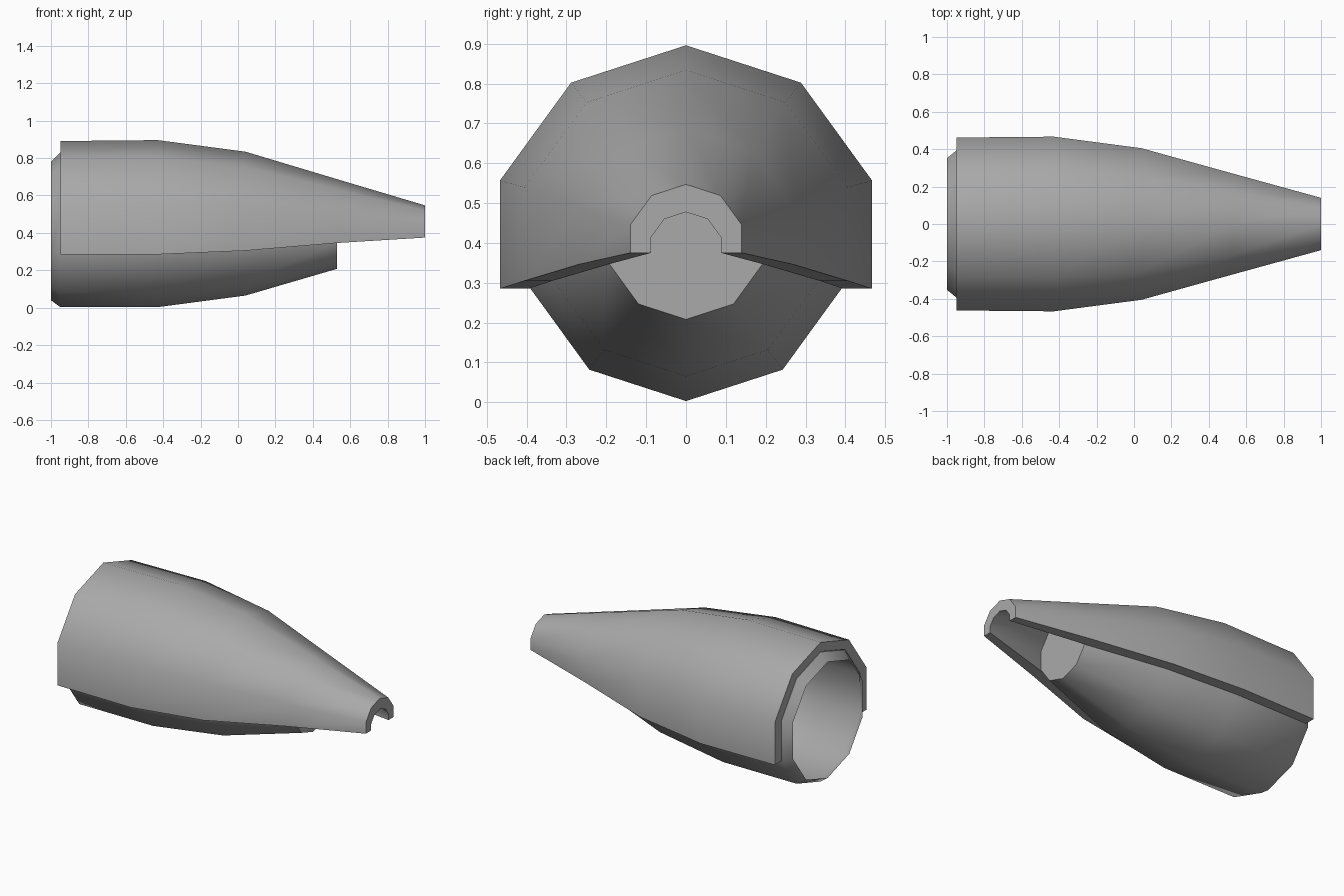
import bpy
import bmesh
from math import sin, cos, radians

SIDES = 10

cube = bpy.data.objects.get("Cube")
if cube:
    bpy.data.objects.remove(cube, do_unlink=True)

grey = bpy.data.materials.new("plain grey")
grey.use_nodes = True
colour = (0.4, 0.4, 0.4, 1)
grey.diffuse_color = colour
grey.node_tree.nodes["Principled BSDF"].inputs["Base Color"].default_value = colour


def ring_point(x, radius, centre_z, step):
    """Corner of an upright ten-sided ring, counted from the top."""
    a = radians(step * 360 / SIDES)
    return (x, radius * sin(a), centre_z + radius * cos(a))


def loft(name, rings, cap_start, cap_end):
    """Skin closed rings of equal length into one object."""
    bm = bmesh.new()
    loops = [[bm.verts.new(p) for p in ring] for ring in rings]
    count = len(loops[0])
    for a, b in zip(loops, loops[1:]):
        for i in range(count):
            j = (i + 1) % count
            bm.faces.new((a[i], a[j], b[j], b[i]))
    if cap_start:
        cap_start(bm, loops[0])
    if cap_end:
        cap_end(bm, loops[-1])
    bmesh.ops.recalc_face_normals(bm, faces=bm.faces)
    mesh = bpy.data.meshes.new(name)
    bm.to_mesh(mesh)
    bm.free()
    mesh.materials.append(grey)
    obj = bpy.data.objects.new(name, mesh)
    bpy.context.collection.objects.link(obj)
    bpy.ops.object.select_all(action='DESELECT')
    obj.select_set(True)
    bpy.context.view_layer.objects.active = obj
    bpy.ops.object.shade_smooth_by_angle(angle=radians(38))
    return obj


def flat_cap(bm, loop):
    bm.faces.new(loop)


def arch_cap(bm, loop):
    """Fill an arch end with quads between its outer and inner edges."""
    n = len(loop)
    for i in range(n // 2 - 1):
        bm.faces.new((loop[i], loop[i + 1], loop[n - 2 - i], loop[n - 1 - i]))


# Hollow inner body, open at the rear and capped at the front: x, radius, centre z
body_profile = [(-1, 0.37, 0.41), (-0.95, 0.413, 0.416), (-0.43, 0.413, 0.416),
                (0.04, 0.35, 0.415), (0.53, 0.203, 0.411)]
loft("inner_body",
     [[ring_point(x, r, z, i) for i in range(SIDES)] for x, r, z in body_profile],
     None, flat_cap)

# Thick arched cover: x, outer radius, outer centre, inner radius, inner centre, lower edge
cover_profile = [(-0.95, 0.486, 0.405, 0.416, 0.416, 0.285),
                 (-0.43, 0.491, 0.405, 0.416, 0.416, 0.285),
                 (0.04, 0.426, 0.408, 0.353, 0.415, 0.305),
                 (0.53, 0.283, 0.404, 0.206, 0.411, 0.346),
                 (1, 0.147, 0.4, 0.0925, 0.385, 0.375)]


def arch(x, radius, centre_z, foot):
    pts = [ring_point(x, radius, centre_z, s) for s in range(-2, 3)]
    return [(x, pts[0][1], foot)] + pts + [(x, pts[-1][1], foot)]


loft("upper_cover",
     [arch(x, ro, zo, foot) + arch(x, ri, zi, foot)[::-1]
      for x, ro, zo, ri, zi, foot in cover_profile],
     arch_cap, arch_cap)
